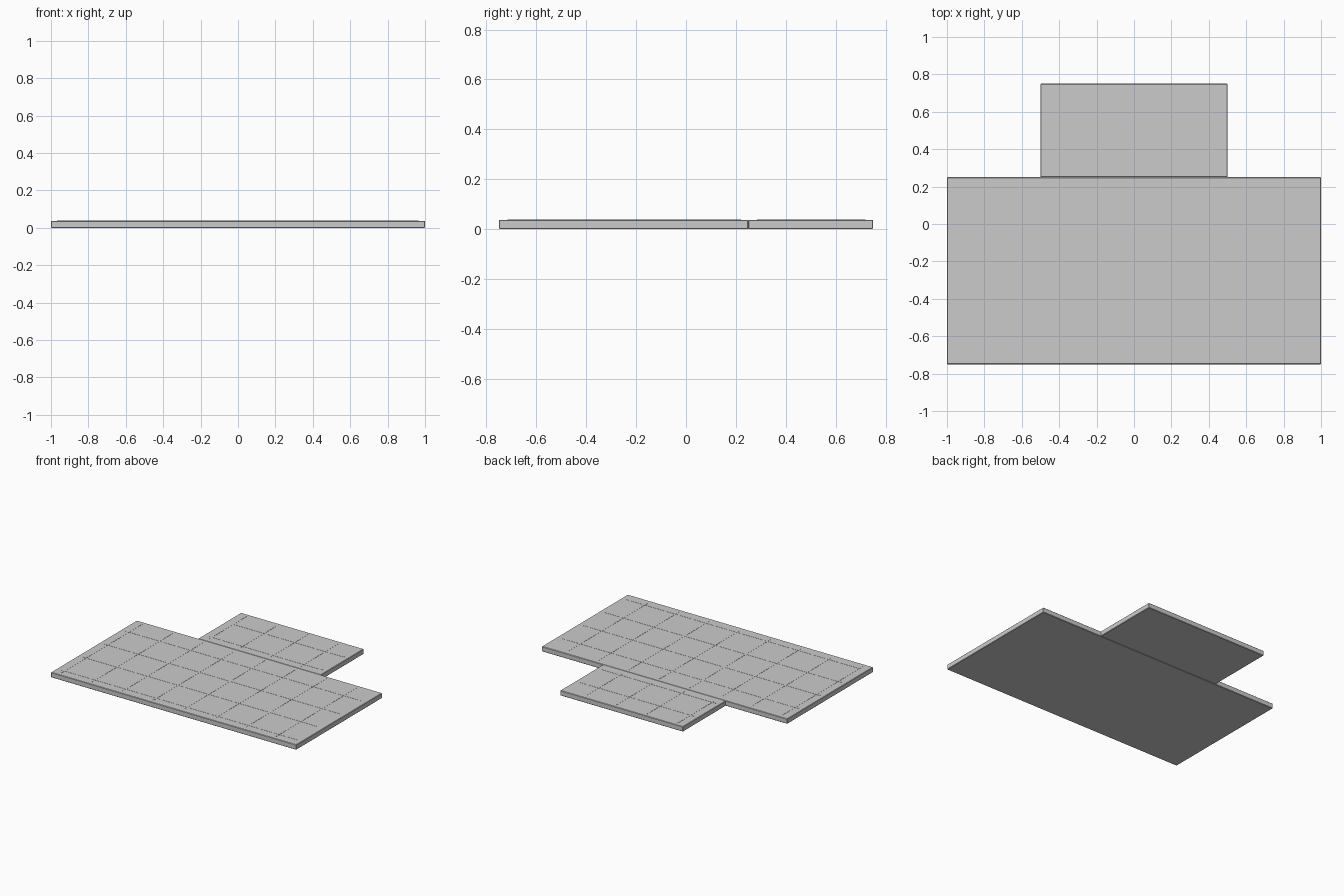
import bpy

if "Cube" in bpy.data.objects:
    bpy.data.objects.remove(bpy.data.objects["Cube"])

TOP = 0.0375      # slab thickness
STEP = 0.25       # grid spacing
LINE = 0.006      # joint line width


def box(name, x0, x1, y0, y1, z0, z1, bevel=0.0):
    bpy.ops.mesh.primitive_cube_add(
        size=1, location=((x0 + x1) / 2, (y0 + y1) / 2, (z0 + z1) / 2))
    ob = bpy.context.object
    ob.name = name
    ob.scale = (x1 - x0, y1 - y0, z1 - z0)
    bpy.ops.object.transform_apply(location=False, rotation=False, scale=True)
    if bevel:
        mod = ob.modifiers.new("edge", 'BEVEL')
        mod.width = bevel
        mod.segments = 1
    return ob


def paved_slab(name, x0, x1, y0, y1):
    # slab with softened edges
    box(name, x0, x1, y0, y1, 0, TOP, 0.003)
    z0, z1, h = TOP - 0.001, TOP + 0.001, LINE / 2
    # joint lines running front to back
    for i in range(round((x1 - x0) / STEP)):
        x = x0 + 0.0625 + i * STEP
        box(f"{name}_long_joint_{i}", x - h, x + h, y0 + 0.035, y1 - 0.03, z0, z1)
    # joint lines running side to side
    for j in range(round((y1 - y0) / STEP)):
        y = y0 + 0.07 + j * STEP
        box(f"{name}_cross_joint_{j}", x0 + 0.033, x1 - 0.035, y - h, y + h, z0, z1)


# wide front slab and narrower rear slab
paved_slab("main_slab", -1.0, 1.0, -0.75, 0.25)
paved_slab("rear_slab", -0.5, 0.5, 0.25, 0.75)
